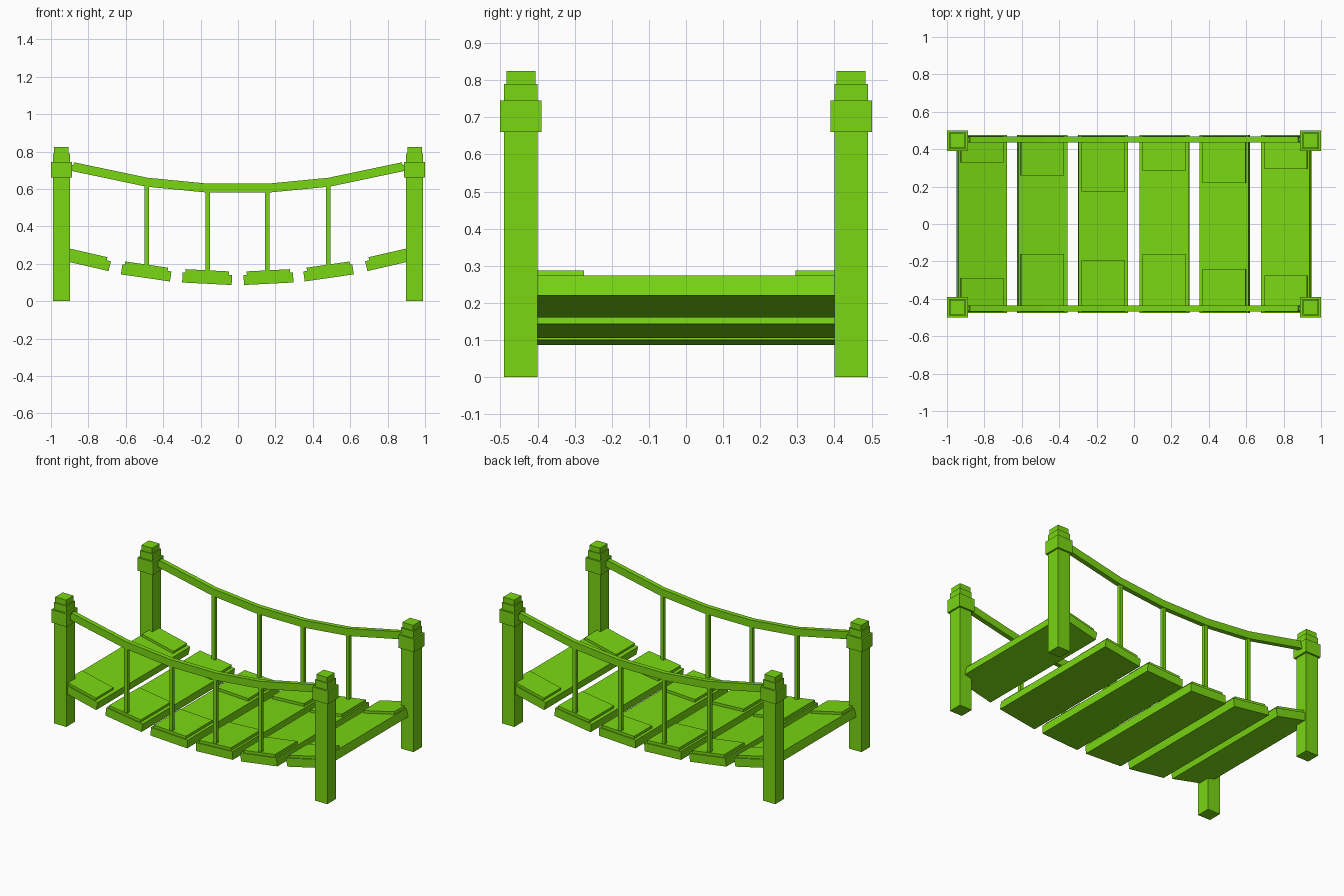
import bpy
import bmesh
from math import radians, sin, cos
from mathutils import Matrix, Vector

cube = bpy.data.objects.get("Cube")
if cube:
    bpy.data.objects.remove(cube, do_unlink=True)

green = bpy.data.materials.new("bright_green")
green.use_nodes = True
GREEN = (0.19, 0.68, 0.006, 1.0)
green.diffuse_color = GREEN
for node in green.node_tree.nodes:
    if node.type == 'BSDF_PRINCIPLED':
        node.inputs["Base Color"].default_value = GREEN


def finish(name, bm):
    bmesh.ops.recalc_face_normals(bm, faces=bm.faces)
    mesh = bpy.data.meshes.new(name)
    bm.to_mesh(mesh)
    bm.free()
    mesh.materials.append(green)
    obj = bpy.data.objects.new(name, mesh)
    bpy.context.collection.objects.link(obj)
    return obj


def add_box(bm, center, size, tilt=0.0):
    """Box of the given size, tilted about the y axis."""
    m = (Matrix.Translation(center) @ Matrix.Rotation(tilt, 4, 'Y')
         @ Matrix.Diagonal((*size, 1)))
    bmesh.ops.create_cube(bm, size=1, matrix=m)


# Corner posts: shaft, collar and stepped cap
POST_TIERS = [(0.0, 0.67, 0.09), (0.66, 0.745, 0.112),
              (0.745, 0.79, 0.09), (0.79, 0.825, 0.078)]
for side, sx in (("left", 1), ("right", -1)):
    for end, sy in (("front", -1), ("back", 1)):
        bm = bmesh.new()
        for low, high, width in POST_TIERS:
            add_box(bm, (sx * 0.944, sy * 0.445, (low + high) / 2),
                    (width, width, high - low))
        finish(f"{end}_{side}_post", bm)

# Sagging deck: x, z, tilt, inner y of front and back cover plates
PLANKS = [(-0.815, 0.217, 13, -0.29, 0.33),
          (-0.491, 0.151, 8.2, -0.16, 0.26),
          (-0.165, 0.120, 2.9, -0.195, 0.175),
          (0.163, 0.120, -2.9, -0.16, 0.285),
          (0.484, 0.151, -8.2, -0.24, 0.22),
          (0.815, 0.217, -13, -0.275, 0.295)]
THICK, PLATE = 0.054, 0.018
for i, (x, z, degrees, front, back) in enumerate(PLANKS, 1):
    tilt = radians(degrees)
    bm = bmesh.new()
    add_box(bm, (x, 0, z), (0.265, 0.954, THICK), tilt)
    finish(f"plank_{i}", bm)
    # Raised cover plates at both ends of the plank
    normal = Vector((sin(tilt), 0, cos(tilt)))
    for end, inner, outer in (("front", front, -0.47), ("back", back, 0.47)):
        bm = bmesh.new()
        center = Vector((x, (inner + outer) / 2, z))
        center += normal * (THICK + PLATE) / 2
        center.x -= normal.x * THICK / 2
        add_box(bm, center, (0.232, abs(outer - inner), PLATE), tilt)
        finish(f"{end}_plate_{i}", bm)

# Handrails: a rectangular section swept along the sagging path
half_path = [(0.168, 0.605), (0.487, 0.636), (0.882, 0.719)]
path = [Vector((-x, 0, z)) for x, z in reversed(half_path)]
path += [Vector((x, 0, z)) for x, z in half_path]
for end, y in (("front", -0.452), ("back", 0.452)):
    bm = bmesh.new()
    rings = []
    for i, p in enumerate(path):
        along = path[min(i + 1, len(path) - 1)] - path[max(i - 1, 0)]
        up = Vector((-along.z, 0, along.x)).normalized() * 0.024
        rings.append([bm.verts.new(p + up * u + Vector((0, y + v, 0)))
                      for u, v in ((-1, -0.015), (-1, 0.015),
                                   (1, 0.015), (1, -0.015))])
    for a, b in zip(rings, rings[1:]):
        for k in range(4):
            bm.faces.new((a[k], a[k - 1], b[k - 1], b[k]))
    bm.faces.new(rings[0])
    bm.faces.new(rings[-1])
    # Small pegs joining the rail to the posts
    for sx in (-1, 1):
        add_box(bm, (sx * 0.885, y, 0.717), (0.04, 0.018, 0.024))
    finish(f"{end}_handrail", bm)

    # Thin uprights between deck and handrail
    for i, (x, low, high) in enumerate([(-0.487, 0.17, 0.63),
                                        (-0.161, 0.13, 0.60),
                                        (0.156, 0.13, 0.60),
                                        (0.483, 0.17, 0.63)], 1):
        bm = bmesh.new()
        add_box(bm, (x, y, (low + high) / 2), (0.024, 0.022, high - low))
        finish(f"{end}_upright_{i}", bm)
